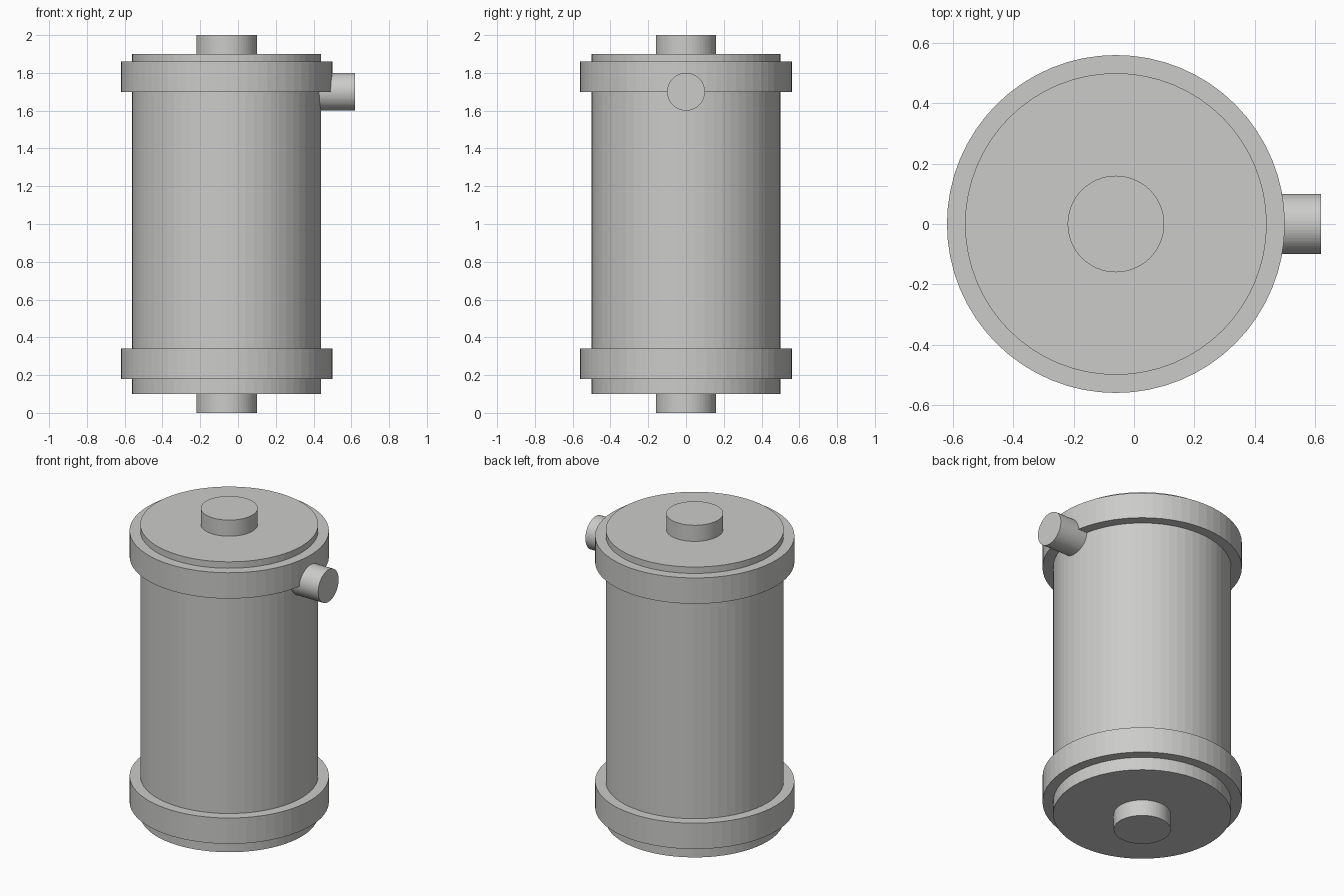
import bpy
import math

if "Cube" in bpy.data.objects:
    bpy.data.objects.remove(bpy.data.objects["Cube"])

AXIS_X = -0.06   # main vessel axis
SIDES = 64

grey = bpy.data.materials.new("light grey")
grey.diffuse_color = (0.6, 0.6, 0.59, 1)
grey.use_nodes = True
grey.node_tree.nodes["Principled BSDF"].inputs["Base Color"].default_value = grey.diffuse_color


def cylinder(name, radius, start, end, rotation=(0, 0, 0)):
    """Flat-faced cylinder between two end points."""
    mid = [(a + b) / 2 for a, b in zip(start, end)]
    bpy.ops.mesh.primitive_cylinder_add(
        vertices=SIDES, radius=radius, depth=math.dist(start, end),
        location=mid, rotation=rotation)
    obj = bpy.context.object
    obj.name = name
    obj.data.materials.append(grey)
    return obj


def upright(name, radius, z0, z1):
    return cylinder(name, radius, (AXIS_X, 0, z0), (AXIS_X, 0, z1))


# Main vessel
upright("vessel_body", 0.5, 0.1, 1.9)

# Clamping bands near both ends
upright("lower_band", 0.56, 0.18, 0.34)
upright("upper_band", 0.56, 1.70, 1.86)

# End ports, seated slightly into the body
upright("bottom_port", 0.16, 0.0, 0.12)
upright("top_port", 0.16, 1.88, 2.0)

# Side outlet on the right, partly under the upper band
cylinder("side_port", 0.1, (0.34, 0, 1.70), (0.62, 0, 1.70),
         rotation=(0, math.pi / 2, 0))
